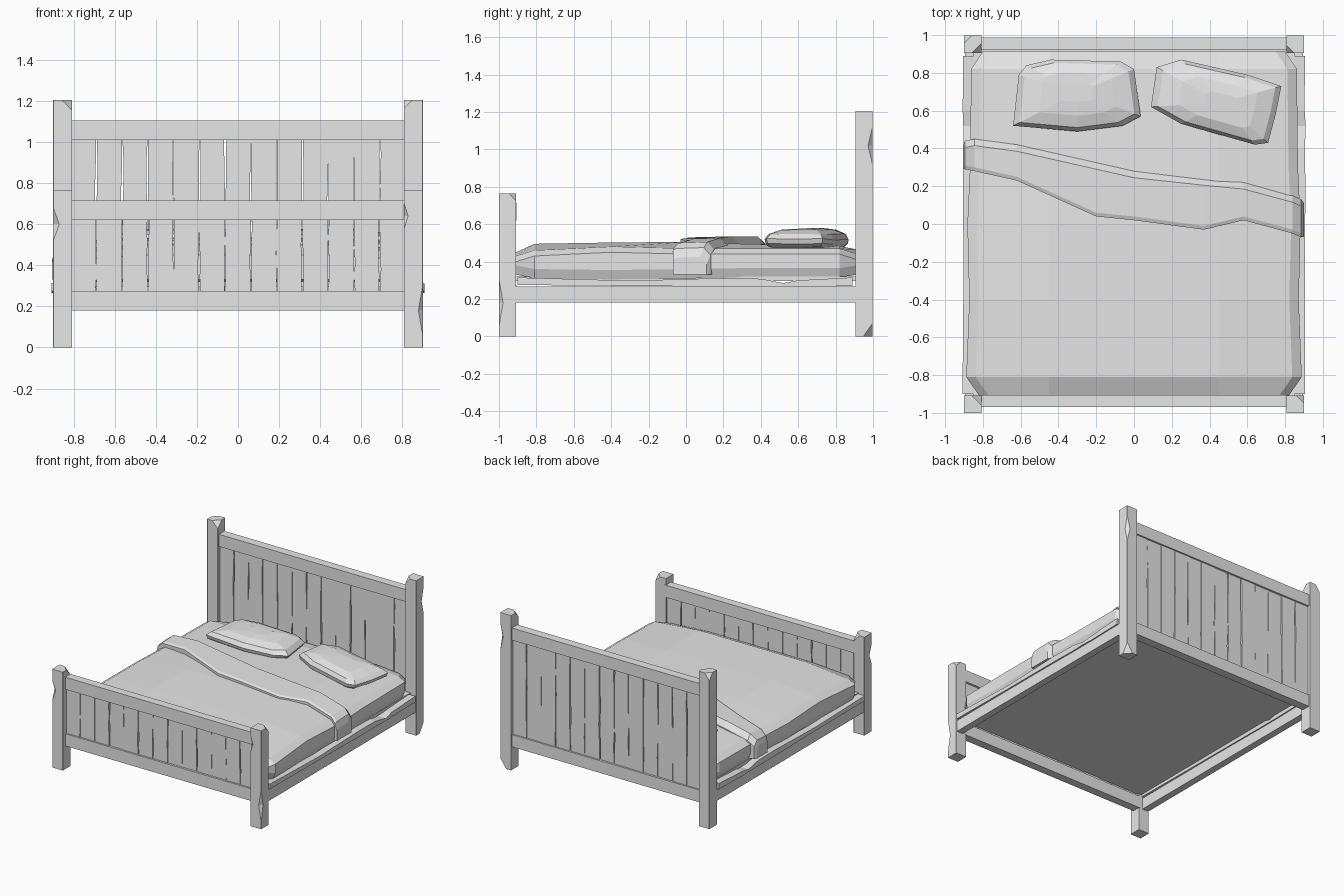
import bpy, bmesh, random
from mathutils import Vector

random.seed(4)
if "Cube" in bpy.data.objects:
    bpy.data.objects.remove(bpy.data.objects["Cube"])

grey = bpy.data.materials.new("plain_grey")
grey.use_nodes = True
grey.diffuse_color = (0.8, 0.8, 0.8, 1)
grey.node_tree.nodes["Principled BSDF"].inputs["Base Color"].default_value = (0.8, 0.8, 0.8, 1)


def loft(name, rings):
    """Skin a list of matching closed rings and cap both ends."""
    bm = bmesh.new()
    loops = [[bm.verts.new(p) for p in ring] for ring in rings]
    n = len(loops[0])
    for a, b in zip(loops, loops[1:]):
        for i in range(n):
            j = (i + 1) % n
            bm.faces.new((a[i], a[j], b[j], b[i]))
    bm.faces.new(loops[0])
    bm.faces.new(loops[-1])
    bmesh.ops.recalc_face_normals(bm, faces=bm.faces)
    mesh = bpy.data.meshes.new(name)
    bm.to_mesh(mesh)
    bm.free()
    mesh.materials.append(grey)
    obj = bpy.data.objects.new(name, mesh)
    bpy.context.collection.objects.link(obj)
    return obj


def box(name, x0, x1, y0, y1, z0, z1):
    ring = [(x0, y0), (x1, y0), (x1, y1), (x0, y1)]
    return loft(name, [[(x, y, z) for x, y in ring] for z in (z0, z1)])


def post(name, cx, cy, height, chips):
    """Square post; each chip is (x side, y side, height, depth, reach)."""
    half = 0.046
    levels = {0, height}
    for _, _, z, _, r in chips:
        levels |= {min(max(z + d, 0), height) for d in (-r, 0, r)}
    rings = []
    for z in sorted(levels):
        ring = []
        for sx, sy in ((-1, -1), (1, -1), (1, 1), (-1, 1)):
            cut = 0.001
            for px, py, pz, depth, r in chips:
                if (px, py) == (sx, sy):
                    cut = max(cut, depth * (1 - abs(z - pz) / r))
            a = (cx + sx * (half - cut), cy + sy * half, z)
            b = (cx + sx * half, cy + sy * (half - cut), z)
            ring += [a, b] if sx * sy < 0 else [b, a]
        rings.append(ring)
    loft(name, rings)


# Chipped corner posts
post("front_right_post", -0.854, -0.954, 0.765,
     [(-1, -1, 0.6, 0.03, 0.08), (1, 1, 0.765, 0.05, 0.05)])
post("front_left_post", 0.854, -0.954, 0.765,
     [(1, -1, 0.18, 0.022, 0.12), (-1, -1, 0.64, 0.02, 0.06), (1, 1, 0.765, 0.04, 0.04)])
post("back_right_post", -0.854, 0.952, 1.205,
     [(1, -1, 1.205, 0.05, 0.05), (-1, 1, 1.205, 0.04, 0.05)])
post("back_left_post", 0.854, 0.952, 1.205,
     [(1, 1, 1.02, 0.025, 0.1), (1, 1, 0, 0.05, 0.07), (-1, -1, 1.205, 0.04, 0.04)])


# Headboard and footboard: two rails with a row of uneven planks between
def board(name, y0, y1, low, high):
    box(name + "_lower_rail", -0.82, 0.82, y0, y1, 0.18, 0.275)
    box(name + "_upper_rail", -0.82, 0.82, y0, y1, high, high + 0.095)
    count, span = 13, 1.63
    for k in range(count):
        xa = -span / 2 + k * span / count
        xb = xa + span / count
        shift = random.uniform(-0.003, 0.003)
        ya, yb = y0 + 0.014 + shift, y1 - 0.014 + shift
        mid = random.uniform(0.3, 0.7)
        rings = []
        for t in (0, mid - 0.15, mid, mid + 0.2, 1):
            z = low + t * (high + 0.02 - low)
            a = xa + random.choice((0, 0.001, 0.002, 0.006))
            b = xb - random.choice((0, 0.001, 0.002, 0.006))
            rings.append([(a, ya, z), (b, ya, z), (b, yb, z), (a, yb, z)])
        loft(f"{name}_plank_{k + 1}", rings)


board("footboard", -0.97, -0.905, 0.26, 0.62)
board("headboard", 0.92, 0.988, 0.26, 1.01)

# Side rails with a rough ledge on top
for side, label in ((-1, "right"), (1, "left")):
    box(label + "_side_rail", side * 0.84, side * 0.895, -0.92, 0.92, 0.18, 0.268)
    rings = []
    for y, bottom, top in ((-0.9, 0.275, 0.315), (-0.3, 0.27, 0.298), (0.2, 0.266, 0.312),
                           (0.4, 0.264, 0.308), (0.52, 0.264, 0.285), (0.6, 0.264, 0.3),
                           (0.89, 0.27, 0.315)):
        out = 0.905 + random.uniform(-0.004, 0.004)
        rings.append([(side * 0.83, y, bottom), (side * out, y, bottom),
                      (side * out, y, top), (side * 0.83, y, top)])
    loft(label + "_side_ledge", rings)
box("bed_base", -0.85, 0.85, -0.92, 0.93, 0.295, 0.32)

# Mattress with cover: stations along the length
stations = [  # y, half width, bottom, shoulder height, crown height
    (-0.908, 0.82, 0.33, 0.43, 0.45), (-0.81, 0.888, 0.31, 0.46, 0.495),
    (-0.4, 0.872, 0.305, 0.48, 0.502), (0.0, 0.882, 0.31, 0.47, 0.505),
    (0.3, 0.868, 0.315, 0.47, 0.495), (0.82, 0.862, 0.315, 0.47, 0.483),
    (0.915, 0.80, 0.33, 0.44, 0.465)]
rings = []
for y, w, low, shoulder, crown in stations:
    half = [(w - 0.02, low), (w, low + 0.05), (w, shoulder - 0.03),
            (w - 0.05, shoulder), (0.45, crown)]
    rings.append([(x, y, z) for x, z in half] + [(-x, y, z) for x, z in reversed(half)])
loft("mattress", rings)

# Folded blanket edge crossing the bed and hanging over both sides
fold = [  # x, front y, back y, top height
    (-0.905, 0.29, 0.42, 0.42), (-0.895, 0.29, 0.44, 0.46), (-0.845, 0.28, 0.45, 0.5),
    (-0.62, 0.23, 0.42, 0.528), (-0.2, 0.04, 0.325, 0.53), (0.0, 0.02, 0.28, 0.53),
    (0.37, -0.03, 0.24, 0.526), (0.58, 0.02, 0.22, 0.522), (0.84, -0.05, 0.15, 0.5),
    (0.885, -0.07, 0.13, 0.47), (0.9, -0.07, 0.11, 0.42)]
loft("blanket_fold", [[(x, a, 0.33), (x, a, top - 0.008), (x, a + 0.02, top),
                       (x, b - 0.035, top + 0.005), (x, b, top - 0.035), (x, b, 0.33)]
                      for x, a, b, top in fold])


# Faceted pillows: one outline shrunk at several heights
def pillow(name, outline, base):
    centre = sum((Vector(p) for p in outline), Vector((0, 0))) / len(outline)
    rings = []
    for size, z in ((0.85, -0.005), (0.97, 0.015), (1, 0.04), (0.9, 0.068), (0.6, 0.09), (0.25, 0.097)):
        ring = []
        for p in outline:
            q = centre + (Vector(p) - centre) * size
            ring.append((q.x, q.y, base + z + random.uniform(-0.004, 0.004)))
        rings.append(ring)
    loft(name, rings)


pillow("right_pillow", [(-0.64, 0.52), (-0.61, 0.79), (-0.57, 0.84), (-0.44, 0.87), (-0.07, 0.86),
                        (0.0, 0.82), (0.035, 0.57), (-0.06, 0.52), (-0.3, 0.49)], 0.48)
pillow("left_pillow", [(0.09, 0.62), (0.12, 0.83), (0.25, 0.87), (0.6, 0.79), (0.78, 0.73),
                       (0.75, 0.58), (0.71, 0.43), (0.64, 0.42), (0.25, 0.53)], 0.48)
